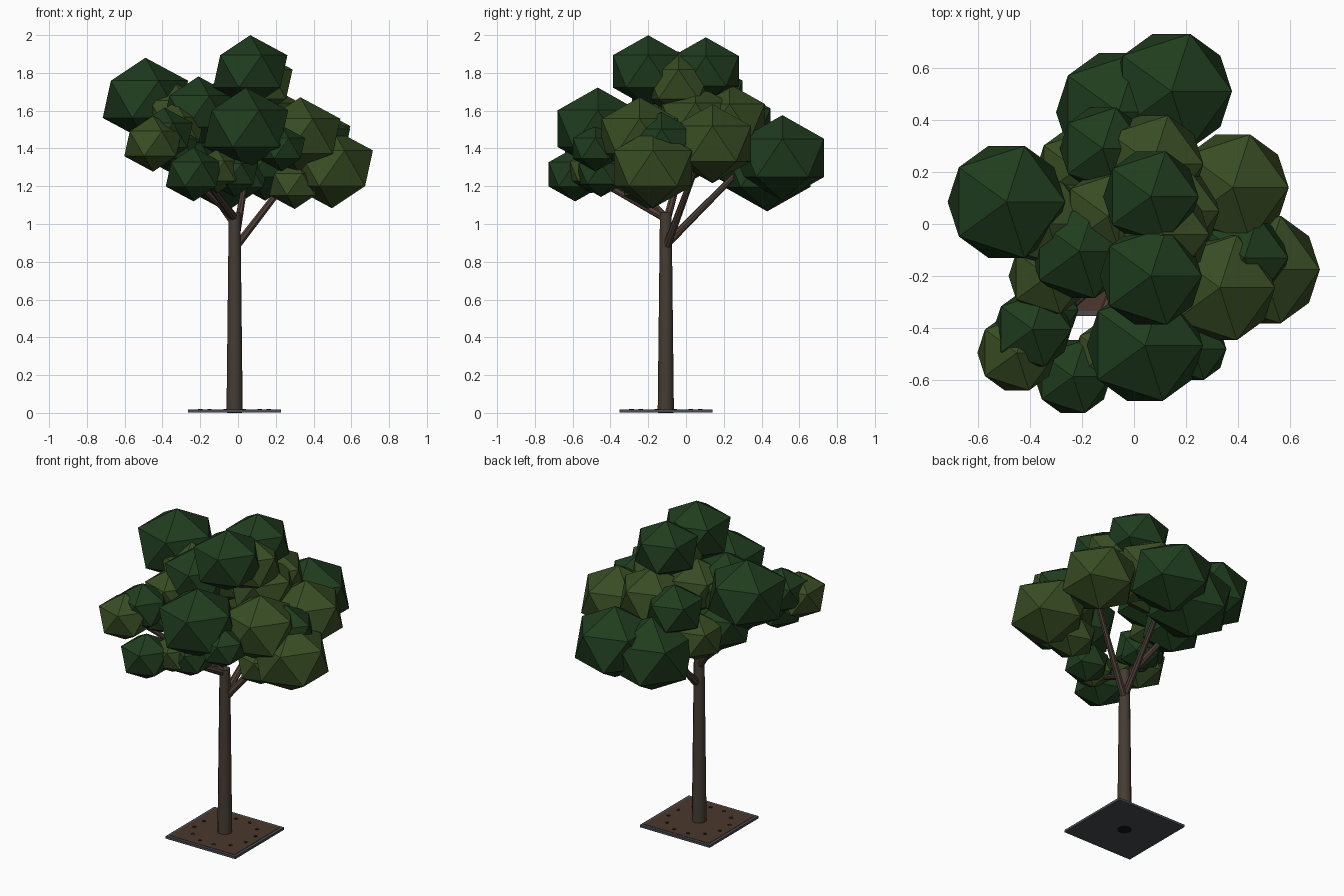
import bpy
from math import cos, sin, pi
from mathutils import Vector


def material(name, rgb):
    m = bpy.data.materials.new(name)
    m.diffuse_color = (*rgb, 1)
    return m


DARK = material("dark_leaf", (0.014, 0.046, 0.013))
OLIVE = material("olive_leaf", (0.040, 0.074, 0.017))
BARK = material("bark", (0.060, 0.046, 0.033))
BRANCH = material("branch_bark", (0.075, 0.050, 0.038))
SOIL = material("soil", (0.070, 0.038, 0.026))
METAL = material("grate_metal", (0.065, 0.070, 0.078))
BLACK = material("hole_black", (0.008, 0.008, 0.008))

TX, TY = -0.018, -0.107   # trunk axis


def finish(name, mat):
    ob = bpy.context.object
    ob.name = name
    ob.data.materials.append(mat)
    return ob


def box(name, half, z0, z1, mat):
    bpy.ops.mesh.primitive_cube_add(size=1, location=(TX, TY, (z0 + z1) / 2))
    ob = finish(name, mat)
    ob.scale = (2 * half, 2 * half, z1 - z0)


def disc(name, x, y, z, r, mat):
    bpy.ops.mesh.primitive_cylinder_add(vertices=10, radius=r, depth=0.006, location=(x, y, z))
    finish(name, mat)


def limb(name, a, b, r1, r2, mat, sides):
    a, b = Vector(a), Vector(b)
    bpy.ops.mesh.primitive_cone_add(vertices=sides, radius1=r1, radius2=r2,
                                    depth=(b - a).length, location=(a + b) / 2)
    ob = finish(name, mat)
    ob.rotation_mode = 'QUATERNION'
    ob.rotation_quaternion = (b - a).to_track_quat('Z', 'Y')
    bpy.ops.object.shade_smooth_by_angle()


# Base plate: metal frame, soil panel, trunk socket and a ring of drain holes
box("base_frame", 0.246, 0.002, 0.017, METAL)
box("soil_panel", 0.228, 0.010, 0.019, SOIL)
disc("trunk_socket", TX, TY, 0.003, 0.042, BLACK)
for i in range(12):
    t = 2 * pi * (i + 0.5) / 12
    disc(f"drain_hole_{i + 1}", TX + 0.188 * cos(t), TY + 0.188 * sin(t), 0.018, 0.012, BLACK)

# Trunk and branches
limb("trunk", (TX, TY, 0.004), (TX, TY, 1.06), 0.043, 0.031, BARK, 12)
branches = [
    (0.87, (0.39, 0.09, 1.40)),
    (0.89, (0.06, 0.36, 1.36)),
    (1.00, (-0.42, 0.05, 1.58)),
    (1.03, (-0.40, -0.46, 1.40)),
    (1.03, (-0.19, -0.52, 1.26)),
]
for i, (z, tip) in enumerate(branches):
    limb(f"branch_{i + 1}", (TX, TY, z), tip, 0.022, 0.014, BRANCH, 8)

# Foliage clumps: x, y, z, radius
dark = [
    (-0.49, 0.085, 1.66, 0.253), (0.144, 0.51, 1.35, 0.26),
    (-0.06, 0.43, 1.30, 0.268), (0.065, 0.105, 1.81, 0.205),
    (0.065, -0.20, 1.808, 0.22), (0.042, -0.467, 1.505, 0.25),
    (-0.21, -0.105, 1.597, 0.212), (-0.39, -0.405, 1.47, 0.168),
    (-0.235, -0.587, 1.263, 0.165), (-0.02, -0.45, 1.265, 0.14),
    (0.23, -0.48, 1.40, 0.14), (0.425, -0.13, 1.43, 0.188),
    (-0.12, 0.29, 1.54, 0.185), (-0.27, 0.02, 1.39, 0.19),
    (-0.33, -0.33, 1.40, 0.13),
]
olive = [
    (-0.45, -0.495, 1.425, 0.17), (-0.11, -0.50, 1.28, 0.135),
    (0.497, -0.175, 1.295, 0.243), (0.38, 0.14, 1.425, 0.24),
    (0.33, -0.245, 1.465, 0.237), (0.30, -0.20, 1.21, 0.15),
    (0.07, 0.23, 1.55, 0.22), (0.11, -0.04, 1.74, 0.20),
    (-0.22, 0.21, 1.37, 0.175), (-0.33, 0.0, 1.58, 0.19),
    (-0.33, -0.20, 1.50, 0.17), (-0.10, 0.03, 1.59, 0.20),
    (0.14, 0.05, 1.56, 0.21),
]
for label, mat, clumps in (("dark", DARK, dark), ("olive", OLIVE, olive)):
    for i, (x, y, z, r) in enumerate(clumps):
        bpy.ops.mesh.primitive_ico_sphere_add(subdivisions=1, radius=r, location=(x, y, z))
        finish(f"{label}_foliage_{i + 1}", mat).scale.z = 0.87
